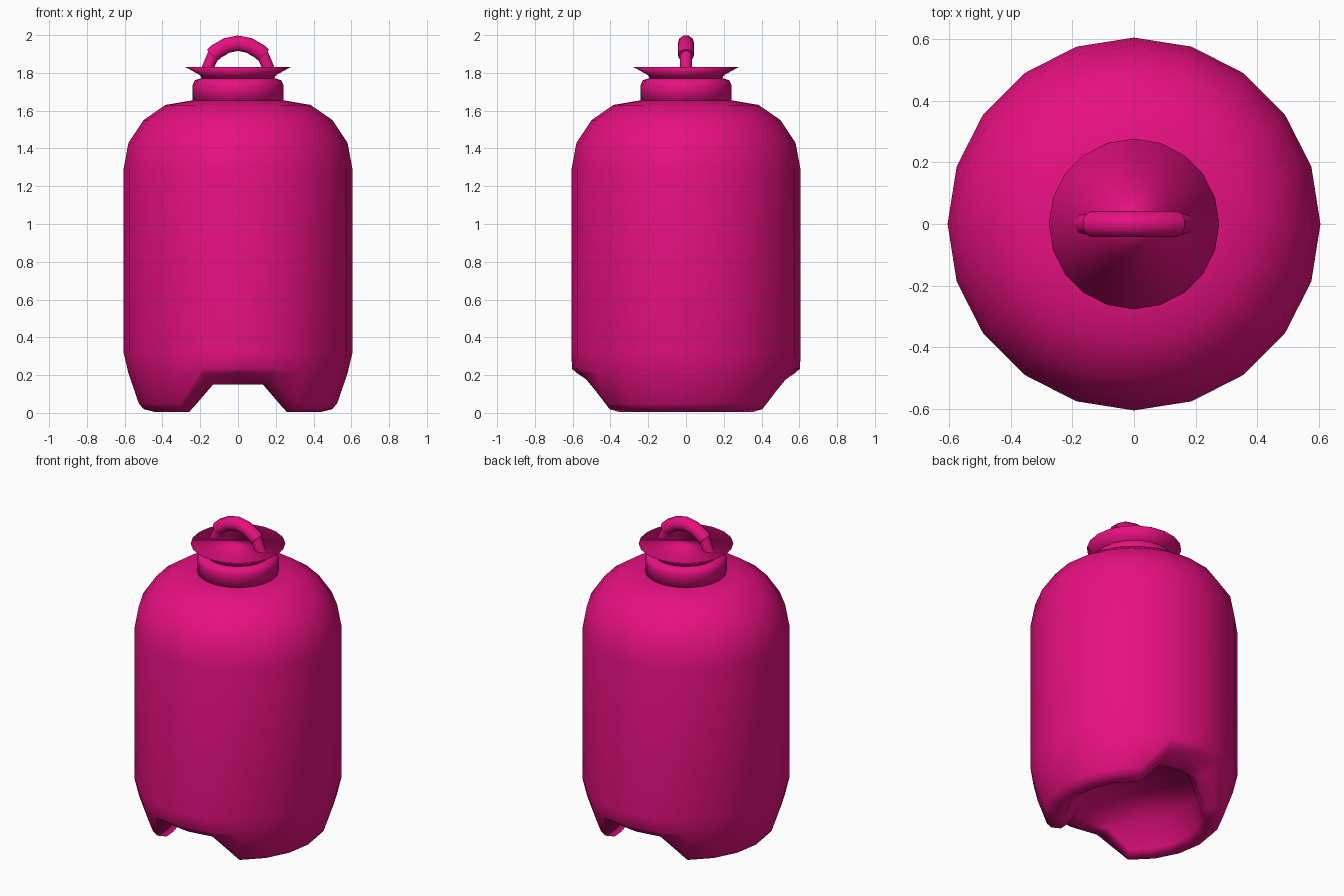
import bpy, bmesh
from math import sin, cos, radians

if "Cube" in bpy.data.objects:
    bpy.data.objects.remove(bpy.data.objects["Cube"])

pink = bpy.data.materials.new("pink")
pink.diffuse_color = (0.8, 0.005, 0.22, 1)
pink.use_nodes = True
pink.node_tree.nodes["Principled BSDF"].inputs["Base Color"].default_value = pink.diffuse_color
SIDES = 20


def lathe(name, profile, notch=None, sharp=180):
    """Revolve (radius, z) points; notch gives a second profile for the front and back sectors."""
    bm = bmesh.new()
    rings = []
    for i, (r, z) in enumerate(profile):
        ring = []
        for k in range(SIDES):
            rr, zz = r, z
            if notch and k in (4, 5, 6, 14, 15, 16):
                rr, zz = notch.get(i, (r, z))
            a = radians(360 / SIDES * k)
            ring.append(bm.verts.new((rr * cos(a), rr * sin(a), zz)))
        rings.append(ring)
    for lo, hi in zip(rings, rings[1:]):
        for k in range(SIDES):
            n = (k + 1) % SIDES
            bm.faces.new((lo[k], lo[n], hi[n], hi[k]))
    bm.faces.new(rings[0][::-1])
    bm.faces.new(rings[-1])
    bmesh.ops.recalc_face_normals(bm, faces=bm.faces)
    mesh = bpy.data.meshes.new(name)
    bm.to_mesh(mesh)
    bm.free()
    ob = bpy.data.objects.new(name, mesh)
    bpy.context.collection.objects.link(ob)
    mesh.materials.append(pink)
    mesh.shade_smooth()
    return ob


def tube(name, pts, radius):
    """Round bar through (x, z) points in the y = 0 plane."""
    cu = bpy.data.curves.new(name, 'CURVE')
    cu.dimensions = '3D'
    cu.bevel_depth = radius
    cu.bevel_resolution = 3
    cu.use_fill_caps = True
    sp = cu.splines.new('POLY')
    sp.points.add(len(pts) - 1)
    for p, (x, z) in zip(sp.points, pts):
        p.co = (x, 0, z, 1)
    sp.use_smooth = True
    cu.materials.append(pink)
    ob = bpy.data.objects.new(name, cu)
    bpy.context.collection.objects.link(ob)
    return ob


# Body with a recessed underside and two arched gaps in the foot ring
lathe("body",
      [(0.37, 0.20), (0.40, 0.03), (0.44, 0.005), (0.50, 0.02), (0.525, 0.05),
       (0.58, 0.21), (0.606, 0.32), (0.606, 1.29), (0.58, 1.43), (0.50, 1.55),
       (0.385, 1.63), (0.24, 1.655)],
      notch={1: (0.40, 0.16), 2: (0.44, 0.15), 3: (0.51, 0.165),
             4: (0.58, 0.212), 5: (0.604, 0.235)})

# Neck collar
lathe("neck", [(0.24, 1.64), (0.24, 1.735), (0.23, 1.76), (0.20, 1.77)])

# Flared lid
lathe("lid", [(0.19, 1.765), (0.20, 1.787), (0.277, 1.83)])

# Handle posts and thicker arched grip
for side, label in ((-1, "left"), (1, "right")):
    tube(label + "_handle_post", [(side * 0.165, 1.815), (side * 0.125, 1.91)], 0.033)
half = [(0.137, 1.893), (0.115, 1.913), (0.06, 1.945)]
tube("handle_grip", [(-x, z) for x, z in half] + [(0, 1.957)] + half[::-1], 0.043)
